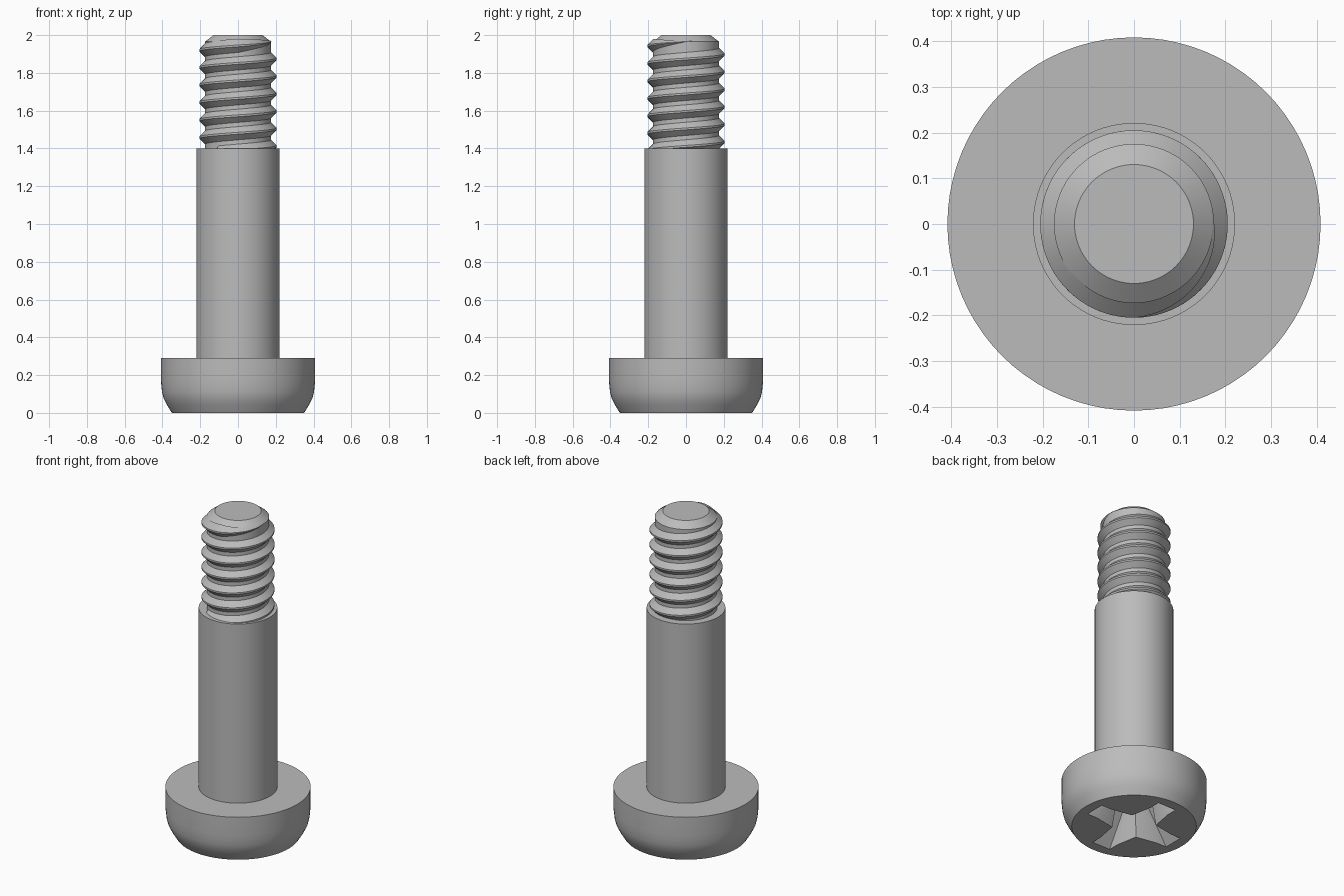
import bpy
import bmesh
import math

cube = bpy.data.objects.get("Cube")
if cube:
    bpy.data.objects.remove(cube, do_unlink=True)

SIDES = 80

steel = bpy.data.materials.new("grey steel")
steel.use_nodes = True
GREY = (0.5, 0.5, 0.5, 1)
steel.diffuse_color = GREY
steel.node_tree.nodes["Principled BSDF"].inputs["Base Color"].default_value = GREY


def make_object(name, bm):
    bmesh.ops.recalc_face_normals(bm, faces=bm.faces)
    mesh = bpy.data.meshes.new(name)
    bm.to_mesh(mesh)
    bm.free()
    mesh.materials.append(steel)
    obj = bpy.data.objects.new(name, mesh)
    bpy.context.collection.objects.link(obj)
    return obj


def activate(obj):
    bpy.ops.object.select_all(action='DESELECT')
    obj.select_set(True)
    bpy.context.view_layer.objects.active = obj


def smooth(obj, degrees=25):
    activate(obj)
    bpy.ops.object.shade_smooth_by_angle(angle=math.radians(degrees))


def loft(bm, rings):
    """Bridge closed rings of points and cap both ends."""
    loops = [[bm.verts.new(p) for p in ring] for ring in rings]
    for a, b in zip(loops, loops[1:]):
        n = len(a)
        for i in range(n):
            j = (i + 1) % n
            bm.faces.new((a[i], a[j], b[j], b[i]))
    bm.faces.new(loops[0])
    bm.faces.new(loops[-1])


def lathe(name, profile):
    bm = bmesh.new()
    angles = [2 * math.pi * i / SIDES for i in range(SIDES)]
    loft(bm, [[(r * math.cos(a), r * math.sin(a), z) for a in angles]
              for r, z in profile])
    return make_object(name, bm)


# Pan head with a rounded lower edge
head = lathe("head", [(0.35, 0), (0.378, 0.045), (0.395, 0.08), (0.402, 0.11),
                      (0.406, 0.145), (0.408, 0.18), (0.408, 0.29)])


# Tapered cross recess cut into the head
def cross(z, length, flare, half, corner):
    ring = []
    for k in range(4):
        c, s = round(math.cos(k * math.pi / 2)), round(math.sin(k * math.pi / 2))
        for x, y in ((corner, -corner), (flare, -half), (length, -half),
                     (length, half), (flare, half)):
            ring.append((x * c - y * s, x * s + y * c, z))
    return ring


bm = bmesh.new()
loft(bm, [cross(-0.01, 0.295, 0.225, 0.063, 0.088),
          cross(0.2, 0.14, 0.11, 0.046, 0.066)])
cutter = make_object("recess_cutter", bm)
cutter.hide_render = True
cut = head.modifiers.new("recess", 'BOOLEAN')
cut.operation = 'DIFFERENCE'
cut.solver = 'EXACT'
cut.object = cutter
activate(head)
bpy.ops.object.modifier_apply(modifier=cut.name)
bpy.data.objects.remove(cutter, do_unlink=True)
smooth(head)

# Plain shoulder and threaded core with a chamfered tip
smooth(lathe("shoulder", [(0.221, 0.285), (0.221, 1.4)]))
smooth(lathe("thread_core", [(0.175, 1.39), (0.175, 1.965), (0.13, 2.0)]), 20)

# Right-handed thread ridge that fades out near the tip
PITCH, ROOT, CREST = 0.0925, 0.172, 0.205
full_end = 1.5 * math.pi
start, end = full_end - 12.2 * math.pi, 2.06 * math.pi
steps = round((end - start) / (2 * math.pi) * SIDES)
rings = []
for i in range(steps + 1):
    a = start + (end - start) * i / steps
    z = 1.943 + PITCH * (a - full_end) / (2 * math.pi)
    fade = min(1, (end - a) / (end - full_end))
    size = max(fade, 0.04)
    section = ((ROOT, -0.038 * size), (ROOT + (CREST - ROOT) * size, -0.005 * size),
               (ROOT + (CREST - ROOT) * size, 0.005 * size), (ROOT, 0.038 * size))
    rings.append([(r * math.cos(a), r * math.sin(a), z + dz) for r, dz in section])
bm = bmesh.new()
loft(bm, rings)
smooth(make_object("thread", bm))
